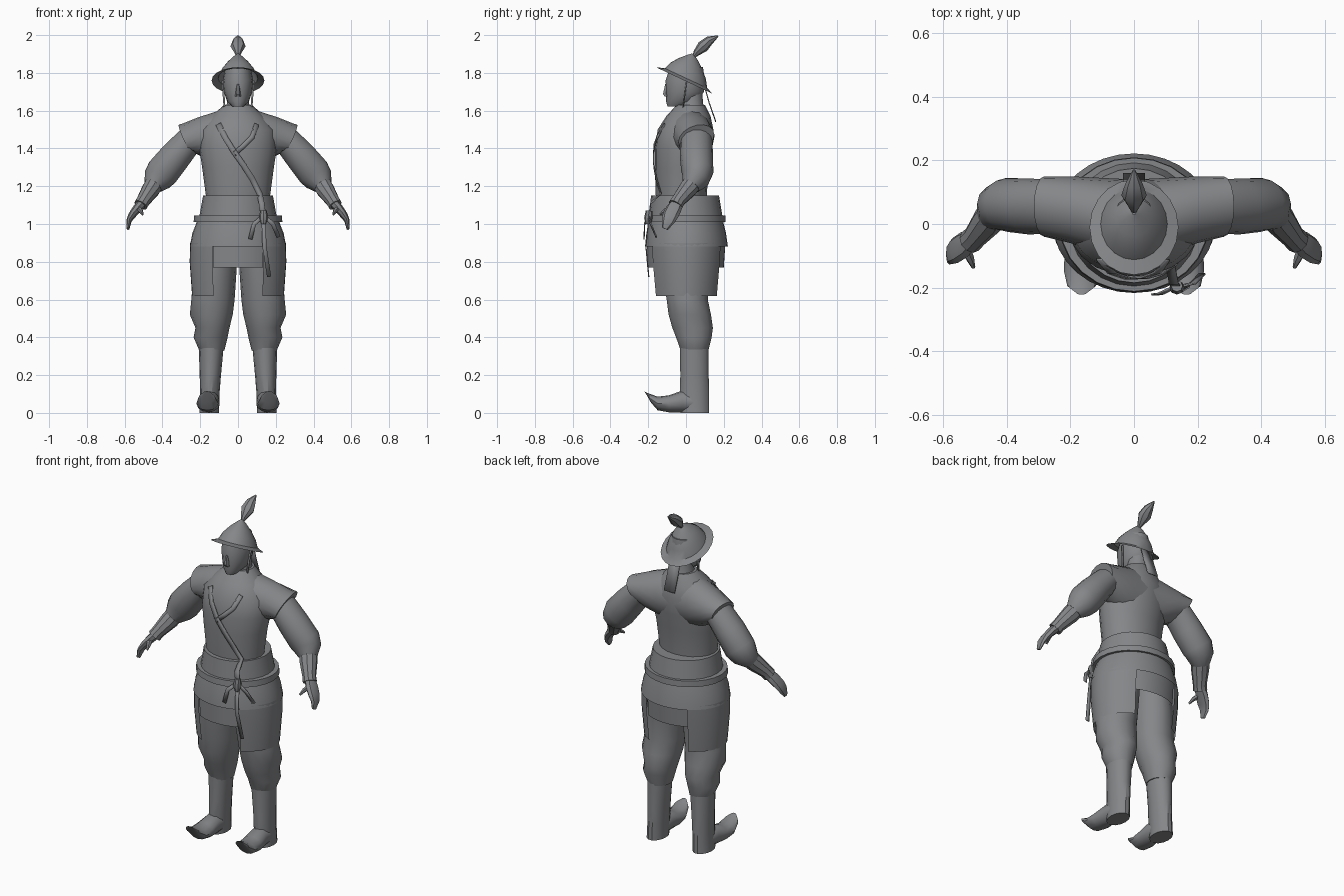
import bpy, math
from mathutils import Vector as V

cloth = bpy.data.materials.new("slate grey")
cloth.diffuse_color = (0.235, 0.24, 0.25, 1)


def finish(name, verts, faces, mirror=False):
    me = bpy.data.meshes.new(name)
    me.from_pydata([tuple(v) for v in verts], [], faces)
    me.materials.append(cloth)
    ob = bpy.data.objects.new(name, me)
    bpy.context.collection.objects.link(ob)
    if mirror:
        ob.modifiers.new("Mirror", 'MIRROR')
    return ob


def loft(name, rings, n=16, caps=True, mirror=False, a0=0, a1=360):
    """Skin elliptical rings (centre, u axis, v axis); a partial arc gives an open sheet."""
    full = a1 - a0 == 360
    m = n if full else n + 1
    verts, faces = [], []
    for c, u, v in rings:
        for i in range(m):
            a = math.radians(a0 + (a1 - a0) * i / n)
            verts.append(V(c) + V(u) * math.cos(a) + V(v) * math.sin(a))
    for r in range(len(rings) - 1):
        for i in range(n):
            j = (i + 1) % m
            faces.append((r * m + i, r * m + j, (r + 1) * m + j, (r + 1) * m + i))
    if caps and full:
        faces.append(tuple(reversed(range(m))))
        faces.append(tuple(range(len(verts) - m, len(verts))))
    return finish(name, verts, faces, mirror)


def level(rows):
    """Horizontal rings from (z, x min, x max, y front, y back)."""
    return [(((x0 + x1) / 2, (y0 + y1) / 2, z), ((x1 - x0) / 2, 0, 0), (0, (y1 - y0) / 2, 0))
            for z, x0, x1, y0, y1 in rows]


def even(rows):
    """Horizontal rings from (z, half width, y front, y back)."""
    return level([(z, -w, w, y0, y1) for z, w, y0, y1 in rows])


def tube(name, rows, n=10, mirror=False):
    """Tube along (point, radius near y, other radius)."""
    pts = [V(r[0]) for r in rows]
    rings = []
    for i, (p, ru, rv) in enumerate(rows):
        t = (pts[min(i + 1, len(pts) - 1)] - pts[max(i - 1, 0)]).normalized()
        ref = V((0, 1, 0)) if abs(t.y) < 0.9 else V((0, 0, 1))
        u = (ref - t * ref.dot(t)).normalized()
        rings.append((p, u * ru, t.cross(u) * rv))
    return loft(name, rings, n, mirror=mirror)


def strip(name, pts, width, mirror=False):
    """Flat ribbon facing the front or back."""
    pts = [V(p) for p in pts]
    verts, faces = [], []
    for i, p in enumerate(pts):
        t = pts[min(i + 1, len(pts) - 1)] - pts[max(i - 1, 0)]
        s = V((t.z, 0, -t.x)).normalized() * width / 2
        verts += [p - s, p + s]
    for i in range(len(pts) - 1):
        faces.append((2 * i, 2 * i + 1, 2 * i + 3, 2 * i + 2))
    ob = finish(name, verts, faces, mirror)
    ob.modifiers.new("Thickness", 'SOLIDIFY').thickness = 0.006
    return ob


# Torso and sloping shoulders
body = [(1.0, .17, -.15, .10), (1.15, .17, -.16, .11), (1.3, .19, -.165, .12), (1.4, .205, -.165, .14),
        (1.5, .20, -.15, .145), (1.57, .14, -.105, .13), (1.63, .075, -.05, .10)]
loft("torso", even(body), 20)
yoke = [((0, .02, 1.46), (0, .12, 0), (0, 0, .145)), ((.1, .025, 1.46), (0, .12, 0), (0, 0, .14)),
        ((.2, .045, 1.46), (0, .105, 0), (.01, 0, .105)), ((.283, .055, 1.455), (0, .095, .02), (.032, 0, .068))]
loft("shoulder_yoke", yoke, 16, mirror=True)

# Puffed sleeves, forearms and hands
tube("sleeve", [((.22, .055, 1.475), .08, .07), ((.26, .055, 1.44), .085, .075), ((.33, .055, 1.36), .088, .085),
                ((.40, .06, 1.275), .085, .09), ((.425, .05, 1.24), .075, .08), ((.45, .025, 1.2), .05, .05)],
     14, True)
tube("forearm", [((.43, .05, 1.235), .05, .05), ((.46, .01, 1.185), .05, .05), ((.50, -.04, 1.125), .038, .038),
                 ((.515, -.055, 1.10), .04, .038)], 10, True)
tube("palm", [((.50, -.04, 1.12), .03, .028), ((.535, -.065, 1.08), .042, .024), ((.562, -.083, 1.045), .042, .02),
              ((.578, -.095, 1.015), .034, .014), ((.582, -.112, .975), .016, .008)], 8, True)
tube("thumb", [((.53, -.075, 1.085), .02, .016), ((.515, -.11, 1.07), .014, .012), ((.505, -.137, 1.05), .006, .006)],
     6, True)

# Waistband, belt and split skirt
loft("waistband", even([(1.0, .212, -.2, .2), (1.15, .185, -.185, .175), (1.15, .165, -.155, .105)]), 24, caps=False)
loft("belt", even([(1.01, .205, -.195, .195), (1.01, .235, -.215, .21), (1.045, .232, -.212, .208),
                   (1.045, .20, -.19, .19)]), 24, caps=False)
loft("skirt_top", even([(1.02, .215, -.195, .195), (.95, .242, -.21, .212), (.88, .255, -.217, .222)]), 32,
     caps=False)
loft("skirt_side", even([(.9, .253, -.212, .216), (.8, .256, -.207, .21), (.62, .243, -.188, .192)]), 14,
     mirror=True, a0=-58, a1=58)
for part, start in (("front_apron", 237), ("back_apron", 57)):
    loft(part, even([(.92, .245, -.207, .21), (.77, .243, -.205, .2)]), 10, a0=start, a1=start + 66)

# Trousers gathered below the knee, tall boots with curled toes
loft("trouser_leg", level([(.98, .0, .2, -.14, .14), (.75, .008, .235, -.13, .13), (.6, .018, .247, -.105, .118),
                           (.52, .028, .255, -.095, .135), (.45, .045, .225, -.075, .145),
                           (.40, .055, .235, -.055, .138), (.33, .072, .205, -.03, .12)]), 14, mirror=True)
loft("boot_shaft", level([(.36, .075, .208, -.035, .122), (.2, .09, .203, -.032, .122), (.1, .098, .2, -.035, .124),
                          (0.0, .1, .205, -.03, .125)]), 14, mirror=True)
loft("boot_foot", [((.152, .08, .05), (.045, 0, 0), (0, 0, .045)), ((.153, -.02, .06), (.055, 0, 0), (0, 0, .058)),
                   ((.158, -.09, .048), (.061, 0, 0), (0, 0, .045)), ((.162, -.15, .05), (.058, 0, 0), (0, 0, .036)),
                   ((.165, -.195, .08), (.045, 0, 0), (0, -.01, .026)), ((.165, -.218, .11), (.015, 0, 0), (0, -.004, .005))],
     12, mirror=True)

# Neck, head and nose
loft("neck", even([(1.58, .08, -.05, .11), (1.64, .058, -.035, .09), (1.72, .055, -.03, .085)]), 12)
loft("head", even([(1.622, .03, -.098, -.02), (1.65, .058, -.106, .06), (1.70, .075, -.105, .095),
                   (1.76, .08, -.108, .1), (1.83, .068, -.085, .09)]), 16)
loft("nose", [((0, -.10, 1.675), (.016, 0, 0), (0, .015, 0)), ((0, -.106, 1.688), (.014, 0, 0), (0, .018, 0)),
              ((0, -.1, 1.74), (.007, 0, 0), (0, .012, 0))], 6)

# Tilted brimmed helmet with plume
hat = []
for y, z, s in ((-.01, 1.76, 1), (0, 1.772, .75), (.012, 1.812, .62), (.024, 1.85, .41), (.033, 1.88, .2),
                (.036, 1.9, .04)):
    hat.append(((0, y, z), (.14 * s, 0, 0), (0, .15 * s, -.07 * s)))
loft("helmet", hat, 20, caps=False)
tube("plume", [((0, .04, 1.885), .008, .008), ((0, .055, 1.905), .018, .018), ((0, .09, 1.94), .032, .04),
               ((0, .125, 1.972), .024, .028), ((0, .17, 1.995), .004, .004)], 8)

# Chin straps and ribbon hanging at the back of the helmet
strip("chin_strap", [(.082, .0, 1.76), (.076, -.01, 1.68), (.07, -.02, 1.6)], .01, True)
strip("back_ribbon", [(0, .095, 1.73), (0, .12, 1.64), (0, .155, 1.54)], .07)


def on_chest(x, z):
    """Point just in front of the torso."""
    for a, b in zip(body, body[1:]):
        if a[0] <= z <= b[0]:
            f = (z - a[0]) / (b[0] - a[0])
            w, y0, y1 = (a[k] + (b[k] - a[k]) * f for k in (1, 2, 3))
            return (x, (y0 + y1) / 2 - (y1 - y0) / 2 * math.sqrt(max(0, 1 - (x / w) ** 2)) - .01, z)


# Forked chest strap, knot and hanging tails
strip("long_strap", [on_chest(x, z) for x, z in ((-.105, 1.53), (-.07, 1.46), (-.02, 1.38), (.03, 1.31), (.075, 1.24),
                                                 (.115, 1.16))] + [(.125, -.19, 1.11), (.135, -.2, 1.03)], .03)
strip("short_strap", [on_chest(x, z) for x, z in ((.1, 1.53), (.075, 1.46), (.03, 1.415), (-.02, 1.37))], .026)
tube("belt_knot", [((.135, -.195, 1.07), .018, .018), ((.135, -.2, 1.03), .022, .024),
                   ((.135, -.2, 1.0), .014, .014)], 8)
for i, path in enumerate((((.13, -.2, 1.04), (.085, -.222, 1.0), (.065, -.225, .92)),
                          ((.14, -.2, 1.04), (.185, -.19, 1.0), (.215, -.16, .93)),
                          ((.135, -.2, 1.03), (.14, -.215, .88), (.165, -.2, .72)))):
    strip("sash_tail_%d" % (i + 1), path, .022)

# Smooth shading with crisp edges
bpy.ops.object.select_all(action='SELECT')
bpy.context.view_layer.objects.active = bpy.data.objects["torso"]
bpy.ops.object.shade_smooth_by_angle(angle=math.radians(35))
